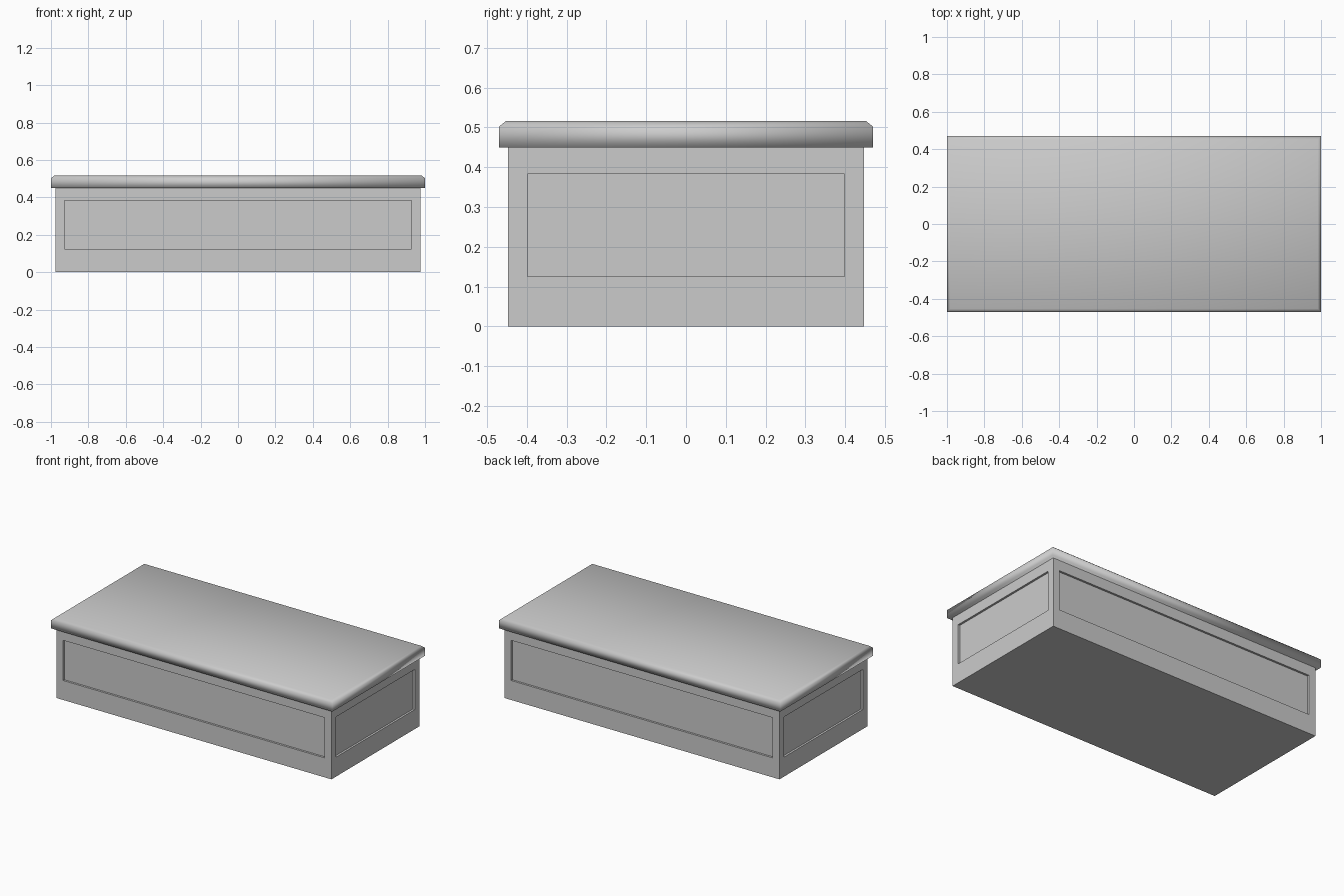
import bpy
import bmesh
from mathutils import Vector

cube = bpy.data.objects.get("Cube")
if cube:
    bpy.data.objects.remove(cube)

# Single plain grey finish
grey = bpy.data.materials.new("plain grey")
grey.use_nodes = True
colour = (0.6, 0.6, 0.6, 1)
grey.diffuse_color = colour
grey.node_tree.nodes["Principled BSDF"].inputs["Base Color"].default_value = colour


def finish(bm, name):
    bmesh.ops.recalc_face_normals(bm, faces=bm.faces)
    mesh = bpy.data.meshes.new(name)
    bm.to_mesh(mesh)
    bm.free()
    mesh.materials.append(grey)
    obj = bpy.data.objects.new(name, mesh)
    bpy.context.collection.objects.link(obj)
    return obj


def box(half_x, half_y, low, high):
    bm = bmesh.new()
    bmesh.ops.create_cube(bm, size=2)
    for v in bm.verts:
        v.co = Vector((v.co.x * half_x, v.co.y * half_y, high if v.co.z > 0 else low))
    return bm


# Body with one recessed panel on each upright side
HALF_X, HALF_Y, BODY_TOP = 0.977, 0.447, 0.45
PANEL_LOW, PANEL_HIGH, STILE, DEPTH = 0.125, 0.383, 0.068, 0.013
bm = box(HALF_X, HALF_Y, 0, BODY_TOP)
for face in [f for f in bm.faces if abs(f.normal.z) < 0.5]:
    normal = face.normal.copy()
    along = Vector((abs(normal.y), abs(normal.x), 0))
    bmesh.ops.inset_region(bm, faces=[face], thickness=STILE)
    for v in face.verts:
        v.co.z = PANEL_HIGH if v.co.z > BODY_TOP / 2 else PANEL_LOW
    # Step straight back to the sunken panel
    bmesh.ops.inset_region(bm, faces=[face], thickness=0.0, depth=0.0)
    bmesh.ops.translate(bm, verts=face.verts, vec=-normal * DEPTH)
finish(bm, "chest_body")

# Overhanging lid with a chamfered, softly shaded top rim
LID_X, LID_Y, LID_TOP, RIM_Z, CHAMFER = 1.0, 0.47, 0.516, 0.502, 0.024
bm = box(LID_X, LID_Y, BODY_TOP, RIM_Z)
top = max(bm.faces, key=lambda f: f.calc_center_median().z)
bmesh.ops.inset_region(bm, faces=[top], thickness=CHAMFER)
for v in top.verts:
    v.co.z = LID_TOP
for face in bm.faces:
    face.smooth = True
finish(bm, "lid")
